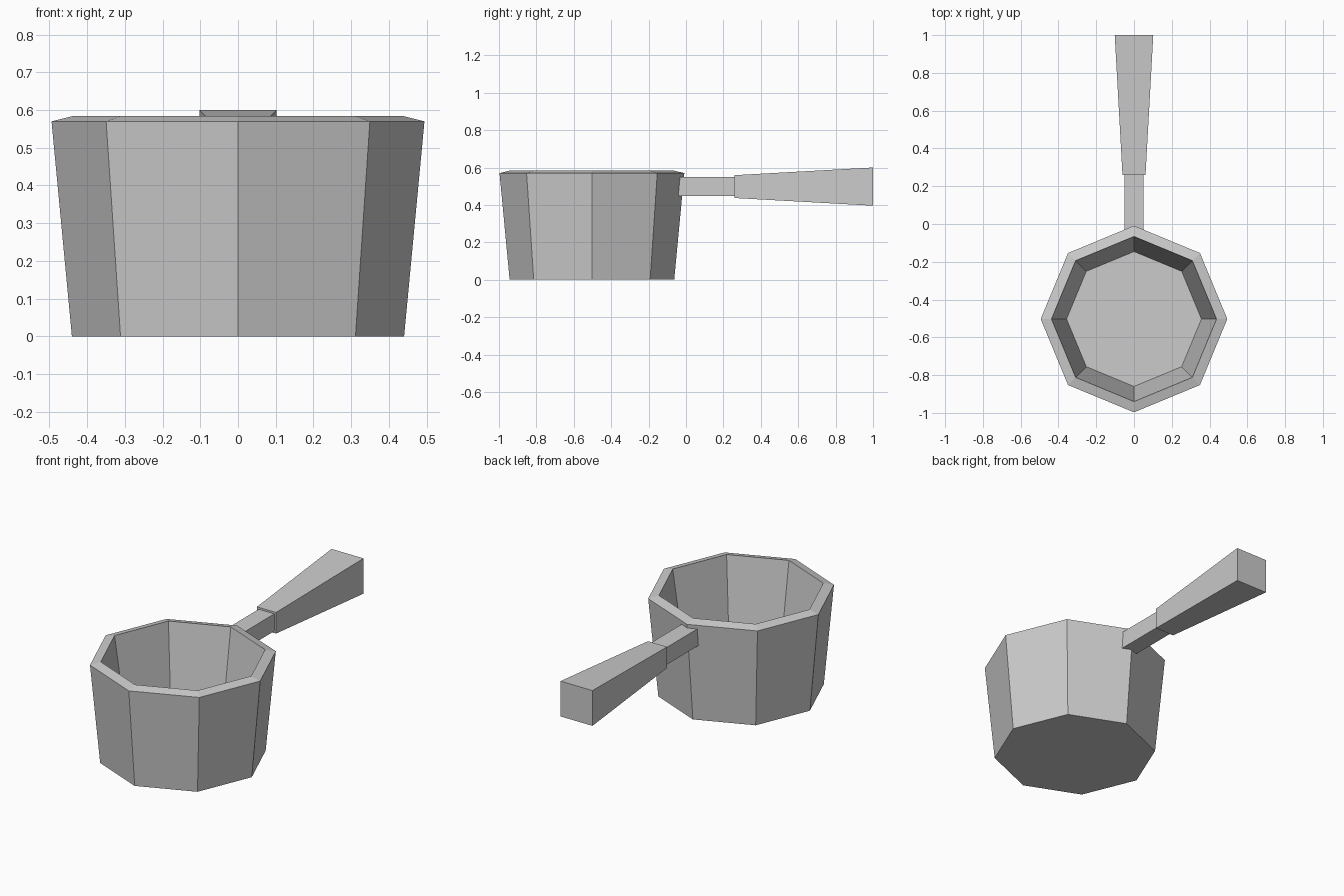
import bpy
import math

cube = bpy.data.objects.get("Cube")
if cube:
    bpy.data.objects.remove(cube, do_unlink=True)

# One plain grey for the whole pan
grey = bpy.data.materials.new("plain_grey")
grey.use_nodes = True
COLOUR = (0.6, 0.6, 0.6, 1)
grey.diffuse_color = COLOUR
grey.node_tree.nodes["Principled BSDF"].inputs["Base Color"].default_value = COLOUR


def loft(name, rings):
    """Join equal-sized rings of points with quads and cap both ends."""
    n = len(rings[0])
    verts = [p for ring in rings for p in ring]
    faces = [(r * n + i, r * n + (i + 1) % n,
              (r + 1) * n + (i + 1) % n, (r + 1) * n + i)
             for r in range(len(rings) - 1) for i in range(n)]
    faces.append(tuple(reversed(range(n))))
    faces.append(tuple(range(len(verts) - n, len(verts))))
    mesh = bpy.data.meshes.new(name)
    mesh.from_pydata(verts, [], faces)
    mesh.materials.append(grey)
    obj = bpy.data.objects.new(name, mesh)
    bpy.context.collection.objects.link(obj)
    return obj


def octagon(radius, z, centre_y=-0.503):
    return [(radius * math.cos(a), centre_y + radius * math.sin(a), z)
            for a in (i * math.tau / 8 for i in range(8))]


def square(half, y, z=0.498):
    return [(sx * half, y, z + sz * half)
            for sx, sz in ((-1, -1), (-1, 1), (1, 1), (1, -1))]


# Hollow eight-sided bowl: outer base, outer rim, inner rim, inner floor
profile = [(0.44, 0), (0.494, 0.57), (0.437, 0.584), (0.357, 0.06)]
loft("bowl", [octagon(r, z) for r, z in profile])

# Square neck and flaring grip of the handle
loft("handle_neck", [square(0.05, -0.045), square(0.05, 0.262)])
loft("handle_grip", [square(0.061, 0.26), square(0.102, 1.0)])
